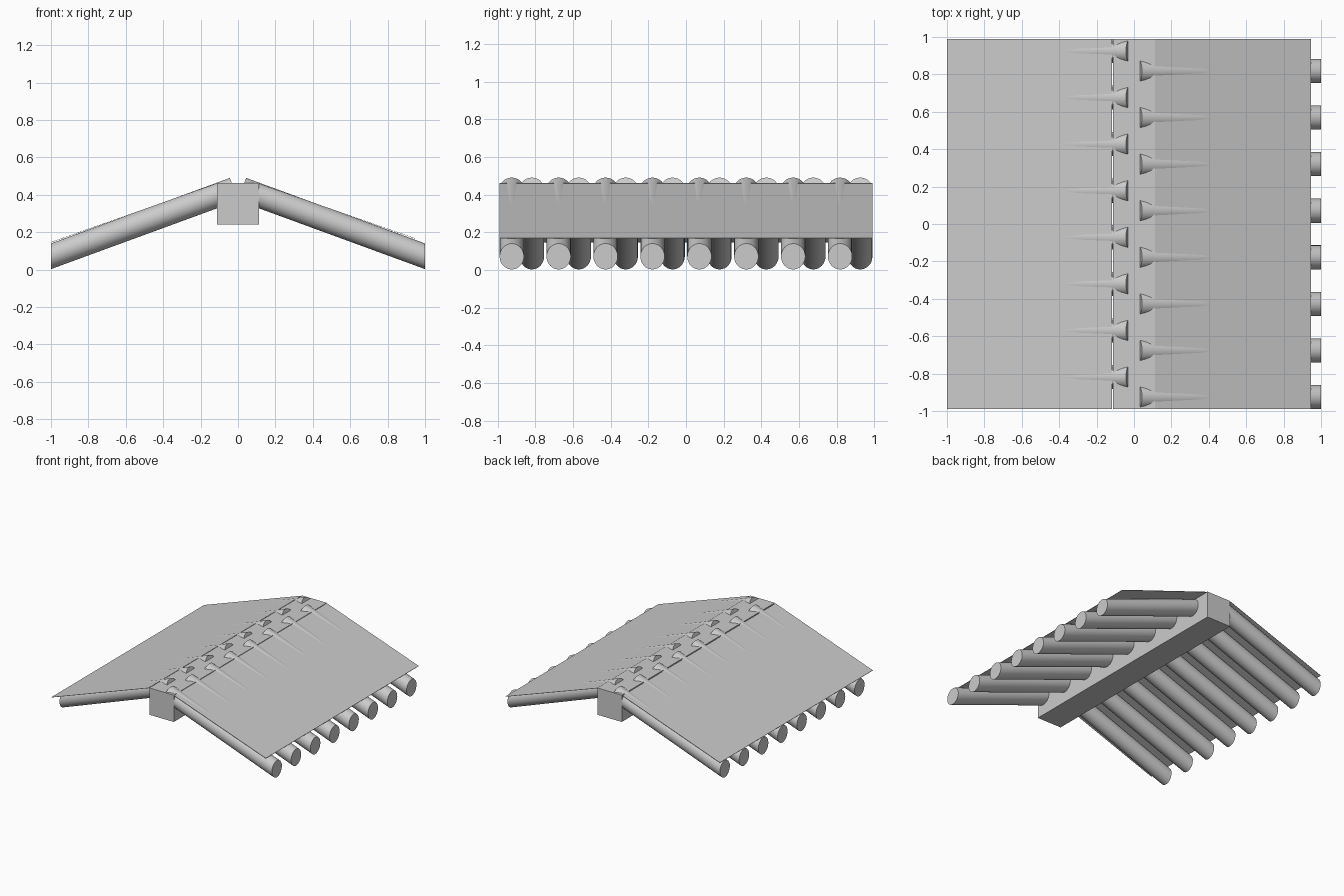
import bpy, bmesh, math
from mathutils import Vector

cube = bpy.data.objects.get("Cube")
if cube:
    bpy.data.objects.remove(cube, do_unlink=True)

GREY = (0.6, 0.6, 0.6, 1)
grey = bpy.data.materials.new("plain_grey")
grey.use_nodes = True
grey.diffuse_color = GREY
grey.node_tree.nodes["Principled BSDF"].inputs["Base Color"].default_value = GREY

PITCH = math.radians(20.1)
RADIUS = 0.0645
SIDES = 32
HALF_LENGTH = 0.99
LOG_COUNT = 8
LOG_STEP = 0.249


def finish(name, bm):
    bmesh.ops.recalc_face_normals(bm, faces=bm.faces)
    mesh = bpy.data.meshes.new(name)
    bm.to_mesh(mesh)
    bm.free()
    mesh.materials.append(grey)
    obj = bpy.data.objects.new(name, mesh)
    bpy.context.collection.objects.link(obj)
    return obj


def add_log(name, side, y):
    """Sloping log: square cut at the ridge, plumb cut at the eaves."""
    axis = Vector((math.cos(PITCH), 0, -math.sin(PITCH)))
    up = Vector((math.sin(PITCH), 0, math.cos(PITCH)))
    across = Vector((0, 1, 0))
    ridge = Vector((0.021, 0, 0.071 + 0.979 * math.tan(PITCH)))
    bm = bmesh.new()
    top, low = [], []
    for i in range(SIDES):
        a = math.tau * i / SIDES
        p = ridge + RADIUS * (math.cos(a) * up + math.sin(a) * across)
        q = p + axis * ((1 - p.x) / axis.x)
        for ring, v in ((top, p), (low, q)):
            ring.append(bm.verts.new((side * v.x, v.y + y, v.z)))
    for i in range(SIDES):
        j = (i + 1) % SIDES
        bm.faces.new((top[i], top[j], low[j], low[i]))
    bm.faces.new(top)
    bm.faces.new(low)
    obj = finish(name, bm)
    bpy.ops.object.select_all(action="DESELECT")
    obj.select_set(True)
    bpy.context.view_layer.objects.active = obj
    bpy.ops.object.shade_smooth_by_angle(angle=math.radians(30))


def add_sheet(name, inner, outer):
    """Thin flat roof sheet between two (x, z) edges."""
    bm = bmesh.new()
    corners = [(*inner, -1), (*outer, -1), (*outer, 1), (*inner, 1)]
    face = bm.faces.new([bm.verts.new((x, s * HALF_LENGTH, z)) for x, z, s in corners])
    out = bmesh.ops.extrude_face_region(bm, geom=[face])
    for v in out["geom"]:
        if isinstance(v, bmesh.types.BMVert):
            v.co.z -= 0.002
    finish(name, bm)


# Ridge beam
bm = bmesh.new()
bmesh.ops.create_cube(bm, size=1)
for v in bm.verts:
    v.co = Vector((v.co.x * 0.222, v.co.y * 2 * HALF_LENGTH, v.co.z * 0.22 + 0.352))
finish("ridge_beam", bm)

# Rafter logs, staggered so the two sides interleave at the ridge
for i in range(LOG_COUNT):
    y = -0.925 + i * LOG_STEP
    add_log(f"left_log_{i + 1}", 1, y)
    add_log(f"right_log_{i + 1}", -1, -y)

# Roof sheets, the left one stopping short of the log ends
add_sheet("left_roof_sheet", (0.113, 0.459), (0.945, 0.168))
add_sheet("right_roof_sheet", (-0.118, 0.459), (-1.0, 0.147))
